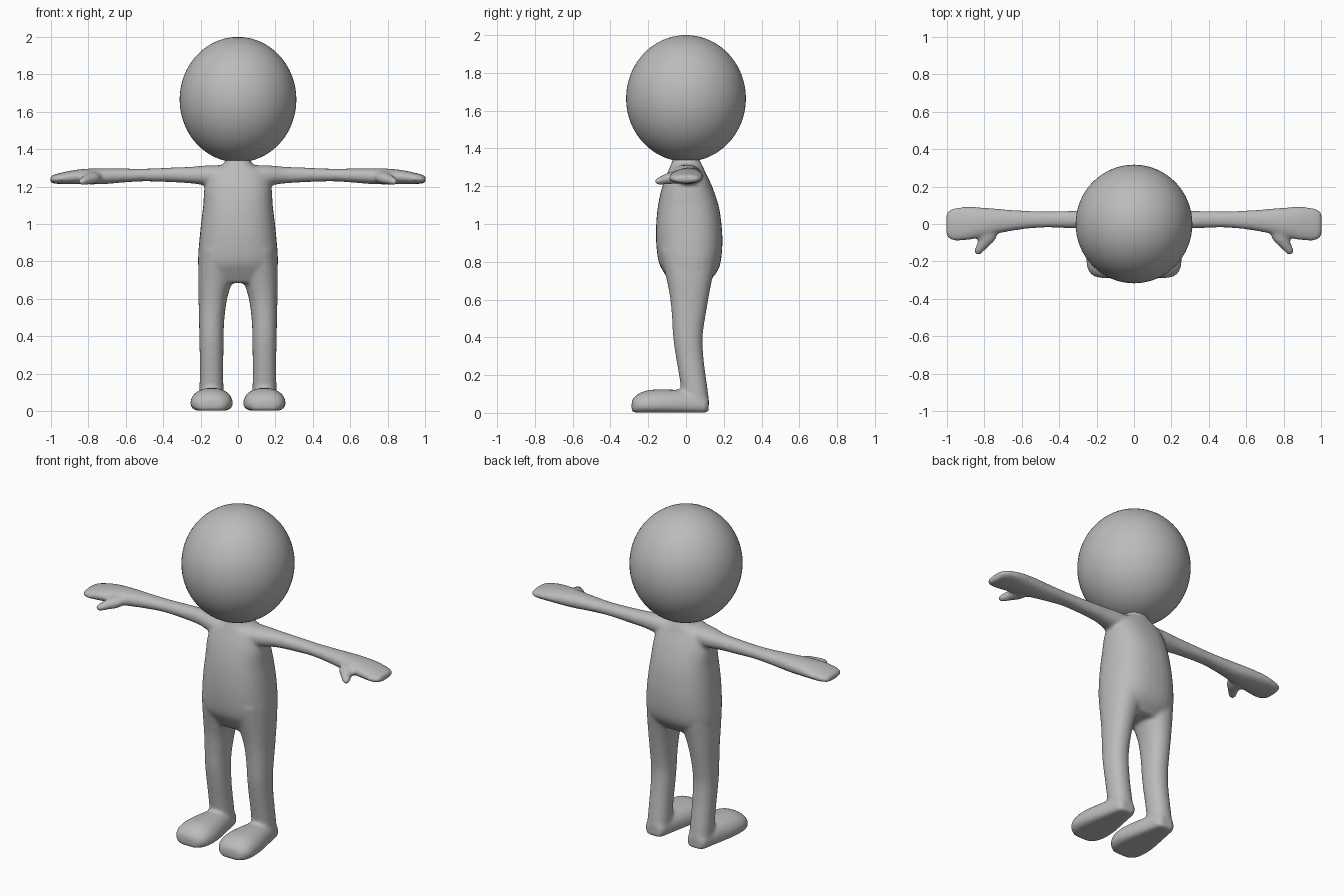
import bpy, bmesh, math
from mathutils import Vector

if "Cube" in bpy.data.objects:
    bpy.data.objects.remove(bpy.data.objects["Cube"])

grey = bpy.data.materials.new("soft_grey")
grey.diffuse_color = (0.5, 0.5, 0.5, 1)
grey.use_nodes = True
grey.node_tree.nodes["Principled BSDF"].inputs["Base Color"].default_value = grey.diffuse_color


def catmull(keys, steps=5):
    """Smoothly interpolate a list of equal-length number tuples."""
    out = []
    for i in range(len(keys) - 1):
        p0, p1 = keys[max(i - 1, 0)], keys[i]
        p2, p3 = keys[i + 1], keys[min(i + 2, len(keys) - 1)]
        for s in range(steps):
            t = s / steps
            out.append([0.5 * (2 * b + (c - a) * t + (2 * a - 5 * b + 4 * c - d) * t * t
                               + (3 * b - a - 3 * c + d) * t ** 3)
                        for a, b, c, d in zip(p0, p1, p2, p3)])
    return out + [list(keys[-1])]


def loft(bm, keys, place, power=2.2, sides=32):
    """Skin superellipse rings; place(key, c, s) gives a point of a ring."""
    rings = []
    for key in catmull(keys):
        ring = []
        for i in range(sides):
            a = 2 * math.pi * i / sides
            c, s = (math.copysign(abs(f) ** (2 / power), f) for f in (math.cos(a), math.sin(a)))
            ring.append(bm.verts.new(place(key, c, s)))
        rings.append(ring)
    for r, q in zip(rings, rings[1:]):
        for i in range(sides):
            j = (i + 1) % sides
            bm.faces.new((r[i], r[j], q[j], q[i]))
    bm.faces.new(rings[0])
    bm.faces.new(rings[-1])


def mid(lo, hi, f):
    return (lo + hi) / 2 + f * (hi - lo) / 2


bm = bmesh.new()

# torso and neck: z, half width, back y, front y
torso = [(1.40, .07, .07, -.07), (1.345, .068, .07, -.07), (1.315, .085, .085, -.08),
         (1.28, .145, .10, -.095), (1.2, .178, .138, -.125), (1.1, .186, .172, -.148),
         (1.0, .198, .188, -.158), (.9, .208, .193, -.158), (.8, .214, .184, -.145),
         (.74, .205, .160, -.115), (.685, .15, .11, -.08)]
loft(bm, torso, lambda k, c, s: (k[1] * c, mid(k[3], k[2], s), k[0]), 2.4)

# legs: z, inner x, outer x, front y, back y
leg = [(.86, .01, .205, -.135, .165), (.76, .015, .212, -.115, .15), (.68, .035, .213, -.097, .133),
       (.6, .058, .211, -.083, .118), (.5, .072, .209, -.074, .101), (.4, .077, .207, -.068, .088),
       (.3, .078, .205, -.054, .092), (.2, .079, .205, -.037, .104), (.1, .077, .206, -.022, .118),
       (.05, .077, .206, -.02, .122), (.004, .085, .198, -.02, .116)]
# feet: y, inner x, outer x, top z
foot = [(-.288, .10, .18, .06), (-.275, .065, .222, .083), (-.24, .038, .248, .108),
        (-.19, .028, .255, .122), (-.12, .032, .25, .124), (-.04, .048, .234, .122),
        (.04, .066, .216, .115), (.1, .08, .202, .10), (.12, .10, .18, .08)]
# arms: x, back y, front y, bottom z, top z
arm = [(.08, .08, -.08, 1.215, 1.315), (.17, .078, -.06, 1.208, 1.313), (.25, .072, -.032, 1.217, 1.306),
       (.35, .07, -.022, 1.223, 1.302), (.5, .069, -.02, 1.228, 1.296), (.62, .073, -.032, 1.221, 1.297),
       (.72, .081, -.05, 1.213, 1.298), (.8, .088, -.068, 1.212, 1.296), (.88, .092, -.085, 1.213, 1.288),
       (.95, .088, -.091, 1.214, 1.273), (.99, .074, -.08, 1.217, 1.262), (1.004, .052, -.058, 1.224, 1.252)]
# thumbs: x, y, z, half width, half height
thumb = [(.775, -.02, 1.25, .055, .034), (.785, -.07, 1.245, .046, .033),
         (.808, -.11, 1.237, .032, .027), (.832, -.145, 1.228, .023, .02), (.842, -.163, 1.225, .014, .012)]


def foot_point(k, c, s, m):
    # domed above a low widest line, flat below
    z = .038 + (k[3] - .038) * s if s > 0 else .038 + .036 * max(-1, 1.35 * s)
    return (m * mid(k[1], k[2], c), k[0], z)


for m in (1, -1):
    loft(bm, leg, lambda k, c, s: (m * mid(k[1], k[2], c), mid(k[3], k[4], s), k[0]))
    loft(bm, foot, lambda k, c, s: foot_point(k, c, s, m))
    loft(bm, arm, lambda k, c, s: (m * k[0], mid(k[2], k[1], c), mid(k[3], k[4], s)))
    loft(bm, thumb, lambda k, c, s: (m * (k[0] + .9 * k[3] * c), k[1] + .4 * k[3] * c, k[2] + k[4] * s), 2)

# each closed shell faces outwards before fusing
bmesh.ops.recalc_face_normals(bm, faces=bm.faces)
mesh = bpy.data.meshes.new("body")
bm.to_mesh(mesh)
bm.free()
body = bpy.data.objects.new("body", mesh)
bpy.context.collection.objects.link(body)
mesh.materials.append(grey)

# fuse the limbs into one soft skin
fuse = body.modifiers.new("fuse", 'REMESH')
fuse.mode = 'VOXEL'
fuse.voxel_size = 0.01
fuse.use_smooth_shade = True
soften = body.modifiers.new("soften", 'SMOOTH')
soften.factor = 0.5
soften.iterations = 9

# head: a slightly tall ball
bpy.ops.mesh.primitive_uv_sphere_add(segments=64, ring_count=40, location=(0, 0, 1.665))
head = bpy.context.object
head.name = "head"
for v in head.data.vertices:
    d = Vector(v.co)
    v.co = (d.x * .312, d.y * .317, d.z * .335)
head.data.materials.append(grey)
bpy.ops.object.shade_smooth()
